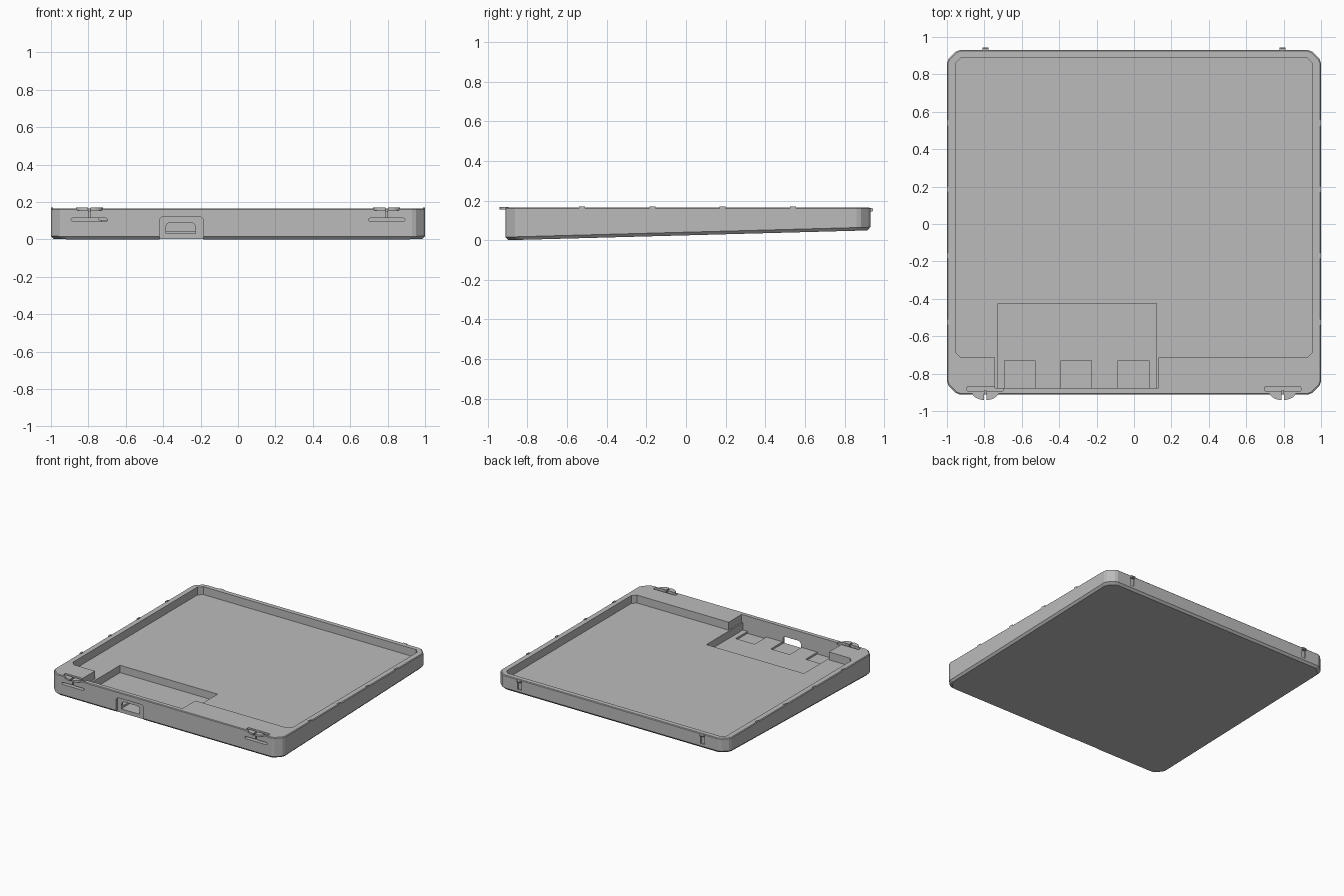
import bpy, bmesh
from math import cos, sin, pi

old = bpy.data.objects.get("Cube")
if old:
    bpy.data.objects.remove(old)

grey = bpy.data.materials.new("light_grey_plastic")
grey.use_nodes = True
COLOUR = (0.5, 0.5, 0.5, 1)
grey.diffuse_color = COLOUR
grey.node_tree.nodes["Principled BSDF"].inputs["Base Color"].default_value = COLOUR

TOP, FLOOR, POCKET, PAD = 0.165, 0.103, 0.045, 0.03
FRONT, BACK = -0.912, 0.93


def loft(name, rings):
    """Closed solid through rings of matching points."""
    bm = bmesh.new()
    loops = [[bm.verts.new(p) for p in ring] for ring in rings]
    n = len(loops[0])
    for a, b in zip(loops, loops[1:]):
        for i in range(n):
            j = (i + 1) % n
            bm.faces.new((a[i], a[j], b[j], b[i]))
    bm.faces.new(loops[0][::-1])
    bm.faces.new(loops[-1])
    bmesh.ops.recalc_face_normals(bm, faces=bm.faces)
    mesh = bpy.data.meshes.new(name)
    bm.to_mesh(mesh)
    bm.free()
    mesh.materials.append(grey)
    obj = bpy.data.objects.new(name, mesh)
    bpy.context.collection.objects.link(obj)
    return obj


def prism_z(name, pts, lo, hi):
    return loft(name, [[(x, y, z) for x, y in pts] for z in (lo, hi)])


def prism_y(name, pts, lo, hi):
    return loft(name, [[(x, y, z) for x, z in pts] for y in (lo, hi)])


def rect(x0, x1, y0, y1, corner=()):
    """Rectangle whose corners follow (along, across) offsets."""
    corner = corner or [(0, 0)]
    rev = [(b, a) for a, b in corner[::-1]]
    pts = [(x0 + a, y0 + b) for a, b in corner]
    pts += [(x1 - b, y0 + a) for a, b in corner]
    pts += [(x1 - a, y1 - b) for a, b in corner]
    pts += [(x0 + b, y1 - a) for a, b in corner]
    return pts


def rounded(r, steps=4):
    """Corner offsets for a round of radius r."""
    return [(r - r * cos(pi / 2 * i / steps), r - r * sin(pi / 2 * i / steps))
            for i in range(steps + 1)]


def cut(target, cutter):
    cutter.hide_render = True
    mod = target.modifiers.new(cutter.name, "BOOLEAN")
    mod.operation = "DIFFERENCE"
    mod.solver = "EXACT"
    mod.object = cutter
    bpy.context.view_layer.objects.active = target
    bpy.ops.object.modifier_apply(modifier=mod.name)
    bpy.data.objects.remove(cutter)


# Wedge body: chamfered corners, sloping underside with a bevelled edge
soft = [(0, 0.07), (0.008, 0.048), (0.048, 0.008), (0.07, 0)]


def body_ring(inset, height):
    pts = rect(-1 + inset, 1 - inset, FRONT + inset, BACK - inset, soft)
    return [(x, y, height(y)) for x, y in pts]


def slope(y):
    return 0.05 * (y - FRONT) / (BACK - FRONT)


tray = loft("tray_body", [
    body_ring(0.015, slope),
    body_ring(0.0, lambda y: slope(y) + 0.016),
    body_ring(0.0, lambda y: TOP - 0.005),
    body_ring(0.005, lambda y: TOP),
])

# Main cavity, front bay and deeper pocket
cut(tray, prism_z("cavity", rect(-0.955, 0.955, -0.715, 0.89, [(0, 0.03), (0.03, 0)]),
                  FLOOR, 0.3))
cut(tray, prism_z("front_bay", rect(-0.742, 0.13, -0.876, -0.6), FLOOR, 0.3))
cut(tray, prism_z("pocket", rect(-0.727, 0.12, -0.876, -0.425), POCKET, 0.3))
for x in (-0.61, -0.308, -0.003):
    cut(tray, prism_z("pad_recess", rect(x - 0.082, x + 0.082, -0.876, -0.73), PAD, 0.1))

# Plug recess and port opening in the front wall
cut(tray, prism_y("plug_recess", rect(-0.42, -0.185, -0.1, 0.12, rounded(0.02)),
                  -1, FRONT + 0.018))
port = [(-0.385, PAD), (-0.228, PAD), (-0.228, 0.07), (-0.235, 0.084), (-0.25, 0.09),
        (-0.363, 0.09), (-0.378, 0.084), (-0.385, 0.07)]
cut(tray, prism_y("port_opening", port, -1, -0.86))

for side in (-1, 1):
    x = side * 0.795
    # Flexing front latch: slot, relief behind it, split half-disc lip
    cut(tray, prism_y("latch_slot", rect(x - 0.097, x + 0.097, 0.096, 0.113, rounded(0.008)),
                      -1, -0.87))
    cut(tray, prism_z("latch_slit", rect(x - 0.005, x + 0.005, -1, -0.89), 0.105, 0.3))
    cut(tray, prism_z("latch_relief", rect(x - 0.097, x + 0.097, -0.895, -0.868, rounded(0.008)),
                      0.15, 0.3))
    for half in (-1, 1):
        arc = [(x + half * (0.006 + 0.066 * sin(pi / 2 * i / 6)),
                -0.896 - 0.045 * cos(pi / 2 * i / 6)) for i in range(7)]
        lip = arc + [(x + half * 0.006, -0.896)]
        prism_z("latch_lip", lip, 0.155, 0.169)

    # Rear groove and snap tab
    cut(tray, prism_z("rear_groove", rect(x - 0.016, x + 0.016, BACK - 0.008, 1), 0.085, 0.15))
    tab = [(BACK - 0.01, 0.145), (BACK + 0.01, 0.145), (BACK + 0.015, 0.15),
           (BACK + 0.015, 0.157), (BACK + 0.008, 0.163), (BACK - 0.01, 0.163)]
    loft("rear_snap_tab", [[(x + d, y, z) for y, z in tab] for d in (-0.016, 0.016)])

    # Small snap bumps along the side rims
    for i in range(4):
        y = 0.54 - i * 0.355
        edge = sorted((side * 0.988, side * 1.0))
        prism_z("side_bump", rect(edge[0], edge[1], y - 0.015, y + 0.015), 0.155, 0.17)
